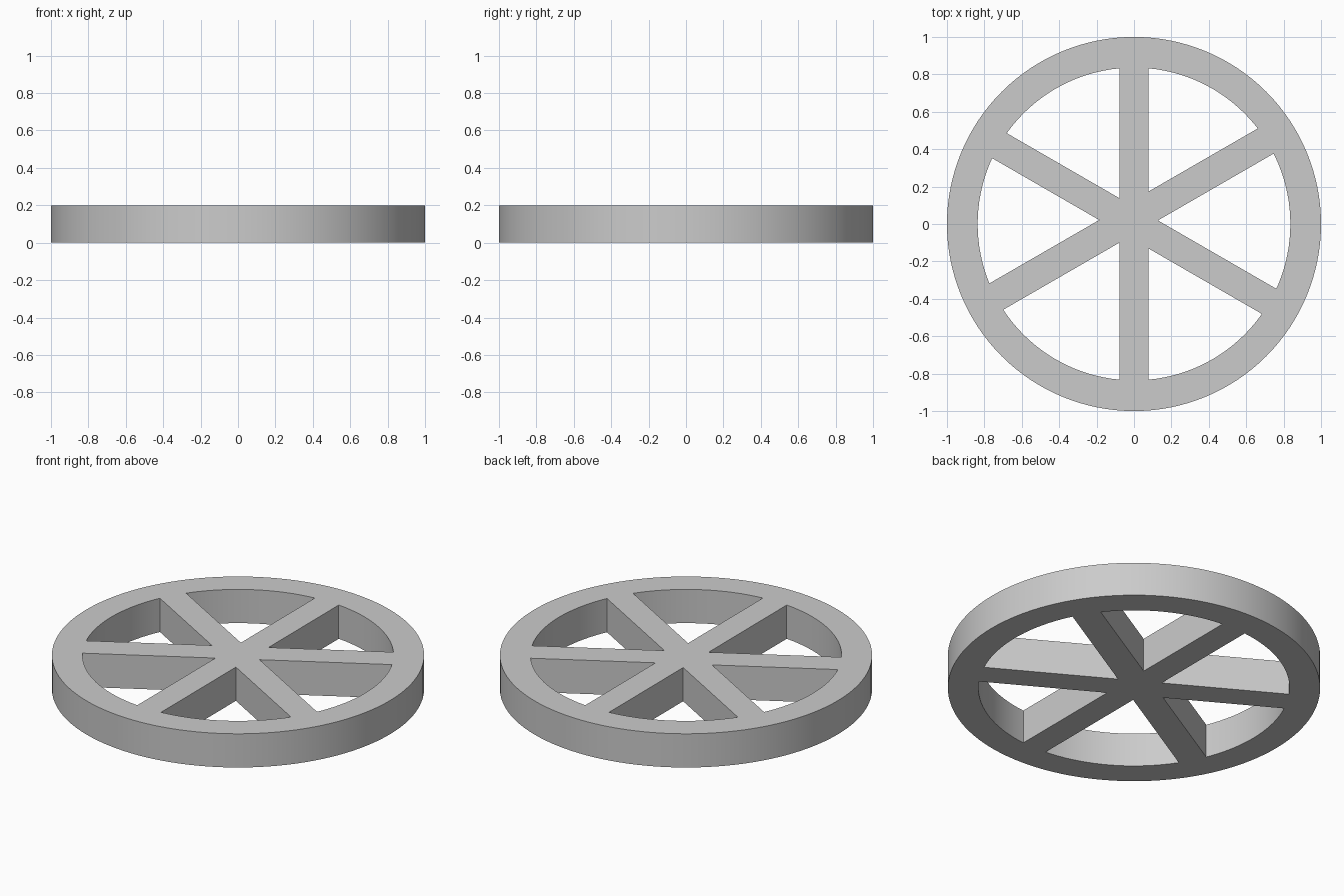
import bpy
from math import radians, sin, cos

if "Cube" in bpy.data.objects:
    bpy.data.objects.remove(bpy.data.objects["Cube"])

HEIGHT = 0.2


def cylinder(name, radius, height):
    bpy.ops.mesh.primitive_cylinder_add(vertices=128, radius=radius, depth=height,
                                        location=(0, 0, HEIGHT / 2))
    bpy.context.object.name = name
    return bpy.context.object


def subtract(target, cutter):
    mod = target.modifiers.new("cut", 'BOOLEAN')
    mod.operation = 'DIFFERENCE'
    mod.solver = 'EXACT'
    mod.object = cutter
    bpy.context.view_layer.objects.active = target
    bpy.ops.object.modifier_apply(modifier=mod.name)
    bpy.data.objects.remove(cutter, do_unlink=True)


# Solid disc and the round opening that leaves the rim
wheel = cylinder("spoked_wheel", 1.0, HEIGHT)
openings = cylinder("window_cutter", 0.836, HEIGHT * 2)

# Three full-width bars are kept out of the opening: (angle, sideways offset, width)
for angle, offset, width in ((90, 0.0, 0.156), (30, 0.032, 0.159), (-30, 0.003, 0.155)):
    a = radians(angle)
    bpy.ops.mesh.primitive_cube_add(
        size=1, location=(-sin(a) * offset, cos(a) * offset, HEIGHT / 2), rotation=(0, 0, a))
    bar = bpy.context.object
    bar.name = "spoke_bar"
    bar.scale = (2.2, width, HEIGHT * 3)
    bpy.context.view_layer.update()
    subtract(openings, bar)

# Cut the six windows through the disc
subtract(wheel, openings)

# Smooth round walls, sharp corners
bpy.ops.object.select_all(action='DESELECT')
wheel.select_set(True)
bpy.context.view_layer.objects.active = wheel
bpy.ops.object.shade_smooth_by_angle(angle=radians(30))
